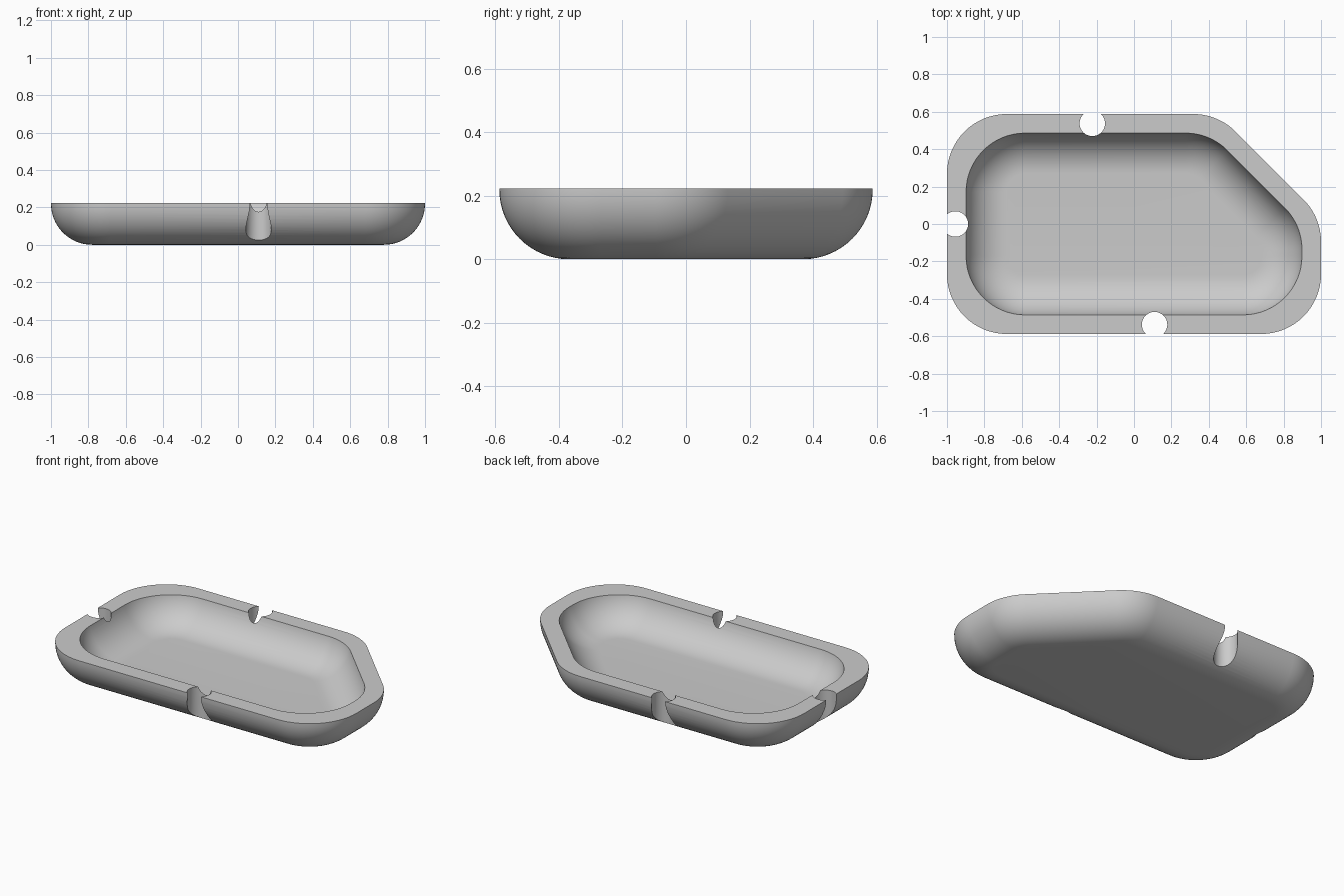
import bpy
import bmesh
from math import pi, sin, cos, sqrt, radians
from mathutils import Vector

HALF_X, HALF_Y, HEIGHT = 1.0, 0.588, 0.223
CORNER = 0.32        # plan corner radius
CUT = 1.037          # slanted corner lies on x + y = CUT
RIM = 0.102          # rim width
FILLET = 0.22        # bottom rounding
INNER_RISE = 0.047   # inner fillet centre above the rim
STEPS = 16

if "Cube" in bpy.data.objects:
    bpy.data.objects.remove(bpy.data.objects["Cube"], do_unlink=True)

grey = bpy.data.materials.new("grey")
grey.use_nodes = True
colour = (0.6, 0.6, 0.6, 1)
grey.diffuse_color = colour
grey.node_tree.nodes["Principled BSDF"].inputs["Base Color"].default_value = colour


def outline(inset, radius):
    """Rounded five-sided plan, inset from the outer edge, counter-clockwise."""
    x, y, c = HALF_X - inset, HALF_Y - inset, CUT - inset * sqrt(2)
    # corner, start angle and turn in degrees
    corners = [((-x, -y), 180, 90), ((x, -y), 270, 90), ((x, c - x), 0, 45),
               ((c - y, y), 45, 45), ((-x, y), 90, 90)]
    points = []
    for corner, start, turn in corners:
        middle = radians(start + turn / 2)
        reach = radius / cos(radians(turn / 2))
        centre = Vector(corner) - reach * Vector((cos(middle), sin(middle)))
        for i in range(STEPS + 1):
            a = radians(start + turn * i / STEPS)
            points.append(centre + radius * Vector((cos(a), sin(a))))
    return points


# Section rings (inset, height, corner radius): up the outer rounding to the rim
sections = []
for i in range(STEPS + 1):
    a = pi / 2 * i / STEPS
    inset = FILLET * (1 - sin(a))
    sections.append((inset, FILLET * (1 - cos(a)), CORNER - inset))
sections.append((0, HEIGHT, CORNER))

# Across the rim and down the inner rounding to the floor
inner_width = sqrt(FILLET ** 2 - INNER_RISE ** 2)
for i in range(STEPS + 1):
    run = inner_width * cos(pi / 2 * i / STEPS)
    drop = inner_width - run
    z = HEIGHT + INNER_RISE - sqrt(FILLET ** 2 - run ** 2)
    sections.append((RIM + drop, z, CORNER - 0.005 - drop))

# Tray body
bm = bmesh.new()
rings = []
for inset, z, radius in sections:
    rings.append([bm.verts.new((p.x, p.y, z)) for p in outline(inset, radius)])
for low, high in zip(rings, rings[1:]):
    for i in range(len(low)):
        j = (i + 1) % len(low)
        bm.faces.new((low[i], low[j], high[j], high[i]))
bm.faces.new(list(reversed(rings[0])))
bm.faces.new(rings[-1])
bmesh.ops.recalc_face_normals(bm, faces=bm.faces)
mesh = bpy.data.meshes.new("tray")
bm.to_mesh(mesh)
bm.free()
mesh.materials.append(grey)
tray = bpy.data.objects.new("tray", mesh)
bpy.context.collection.objects.link(tray)

# Round notches through the rim
for name, x, y in [("front", 0.11, -0.538), ("back", -0.223, 0.538), ("right", -0.955, 0)]:
    bpy.ops.mesh.primitive_cylinder_add(vertices=48, radius=0.068, depth=1, location=(x, y, 0.1))
    cutter = bpy.context.object
    cutter.name = name + "_notch_cutter"
    cutter.hide_render = True
    cutter.data.materials.append(grey)
    bpy.context.view_layer.objects.active = tray
    mod = tray.modifiers.new(name + "_notch", 'BOOLEAN')
    mod.operation = 'DIFFERENCE'
    mod.solver = 'EXACT'
    mod.object = cutter
    bpy.ops.object.modifier_apply(modifier=mod.name)
    bpy.data.objects.remove(cutter, do_unlink=True)

bpy.ops.object.select_all(action='DESELECT')
tray.select_set(True)
bpy.context.view_layer.objects.active = tray
bpy.ops.object.shade_smooth_by_angle(angle=radians(30))
